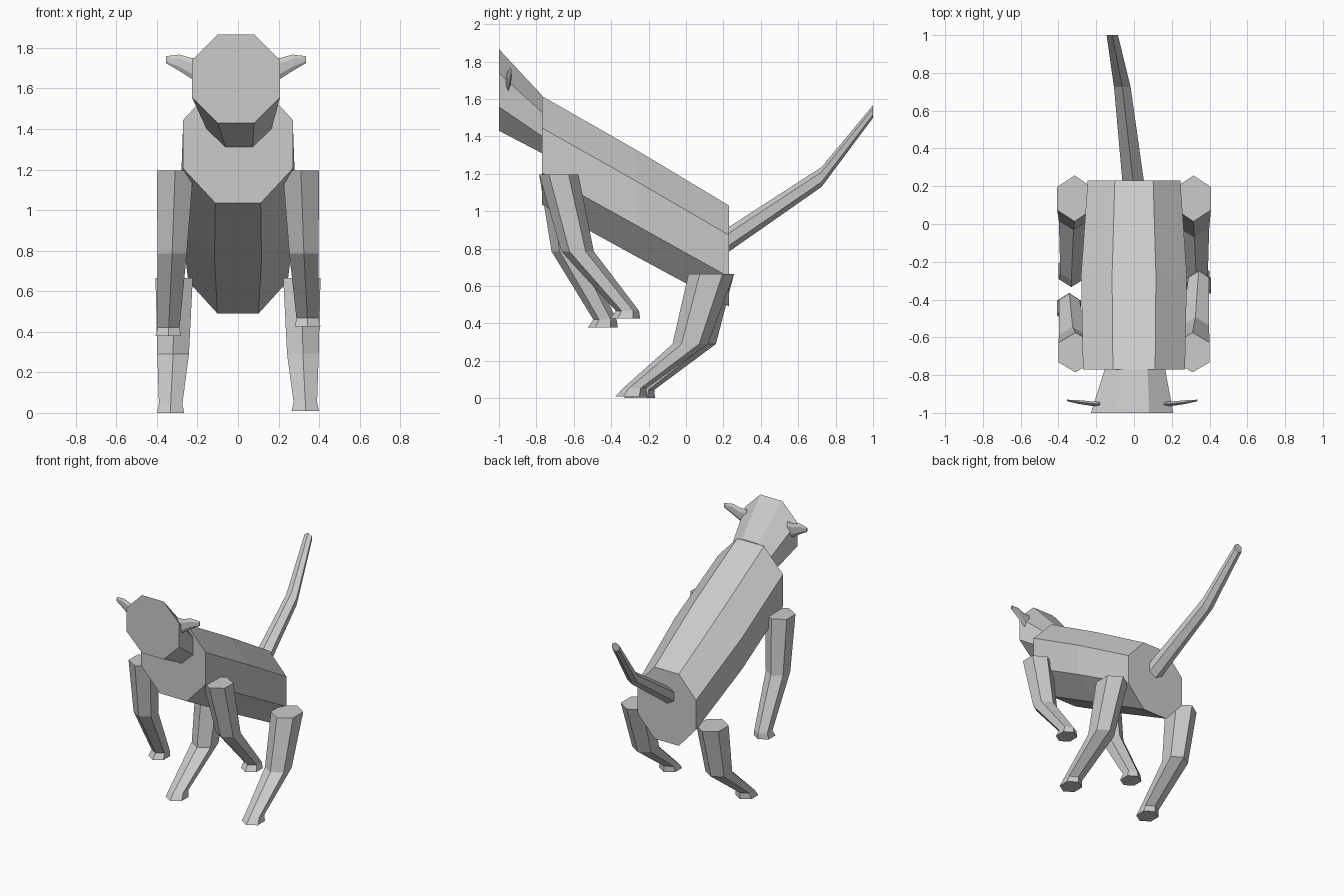
import bpy
import bmesh
import math
from mathutils import Vector

if "Cube" in bpy.data.objects:
    bpy.data.objects.remove(bpy.data.objects["Cube"], do_unlink=True)

grey = bpy.data.materials.new("plain grey")
grey.use_nodes = True
tone = (0.6, 0.6, 0.6, 1)
grey.diffuse_color = tone
grey.node_tree.nodes["Principled BSDF"].inputs["Base Color"].default_value = tone

# The two axes that each cross-section plane spans
PLANES = {
    "x": (Vector((0, 1, 0)), Vector((0, 0, 1))),
    "y": (Vector((1, 0, 0)), Vector((0, 0, 1))),
    "z": (Vector((1, 0, 0)), Vector((0, 1, 0))),
}


def loft(name, axis, sides, start, sections):
    """Join polygon sections (x, y, z, radius_u, radius_v) into a closed flat-shaded form."""
    u, v = PLANES[axis]
    bm = bmesh.new()
    rings = []
    for x, y, z, ru, rv in sections:
        ring = []
        for i in range(sides):
            a = start + math.tau * i / sides
            ring.append(bm.verts.new(Vector((x, y, z)) + u * ru * math.cos(a) + v * rv * math.sin(a)))
        rings.append(ring)
    for low, high in zip(rings, rings[1:]):
        for i in range(sides):
            j = (i + 1) % sides
            bm.faces.new((low[i], low[j], high[j], high[i]))
    bm.faces.new(rings[0])
    bm.faces.new(rings[-1])
    bmesh.ops.recalc_face_normals(bm, faces=bm.faces)
    mesh = bpy.data.meshes.new(name)
    bm.to_mesh(mesh)
    bm.free()
    mesh.materials.append(grey)
    obj = bpy.data.objects.new(name, mesh)
    bpy.context.collection.objects.link(obj)
    return obj


def octagon_loft(name, sections):
    """Octagons lying flat-side up, given by their half width and half height."""
    grow = 1 / math.cos(math.pi / 8)
    loft(name, "y", 8, math.pi / 8,
         [(x, y, z, w * grow, h * grow) for x, y, z, w, h in sections])


def hexagon_loft(name, axis, sections):
    """Hexagons with a corner at the ends of the second axis, given by half extents."""
    flat = math.cos(math.pi / 6)
    loft(name, axis, 6, math.pi / 2,
         [(x, y, z, w / flat, h) for x, y, z, w, h in sections])


# Trunk and blunt head
octagon_loft("body", [(0, -0.77, 1.325, 0.27, 0.29),
                      (0, -0.27, 1.045, 0.28, 0.285),
                      (0, 0.23, 0.76, 0.245, 0.27)])
octagon_loft("head", [(-0.01, -1, 1.648, 0.218, 0.218),
                      (0.005, -0.77, 1.465, 0.16, 0.155)])

# Upswept tail
hexagon_loft("tail", "y", [(-0.005, 0.23, 0.85, 0.057, 0.066),
                           (-0.062, 0.725, 1.183, 0.044, 0.053),
                           (-0.115, 1, 1.533, 0.03, 0.034)])

# Ears and legs; the stride moves the two sides apart
for side, label, knee, paw, lift, hind in ((1, "left", -0.58, -0.325, 0.047, -0.042),
                                           (-1, "right", -0.632, -0.445, 0, 0)):
    shift = -0.01
    hexagon_loft(label + "_ear", "x", [
        (side * 0.17 + shift, -0.953, 1.692, 0.01, 0.058),
        (side * 0.215 + shift, -0.951, 1.697, 0.012, 0.052),
        (side * 0.28 + shift, -0.943, 1.727, 0.01, 0.04),
        (side * 0.345 + shift, -0.934, 1.742, 0.004, 0.017)])

    hexagon_loft(label + "_front_leg", "z", [
        (side * 0.31, -0.68, 1.195, 0.09, 0.105),
        (side * 0.325, knee, 0.785, 0.072, 0.087),
        (side * 0.342, paw + 0.012, 0.42 + lift, 0.054, 0.062),
        (side * 0.344, paw, 0.378 + lift, 0.063, 0.08)])

    hexagon_loft(label + "_hind_leg", "z", [
        (side * 0.315, 0.135, 0.665, 0.092, 0.122),
        (side * 0.32, 0.065 + hind, 0.29, 0.078, 0.095),
        (side * 0.332, -0.232 + hind, 0.045 - hind / 5, 0.058, 0.063),
        (side * 0.332, -0.25 + hind, -hind / 4, 0.067, 0.084)])
